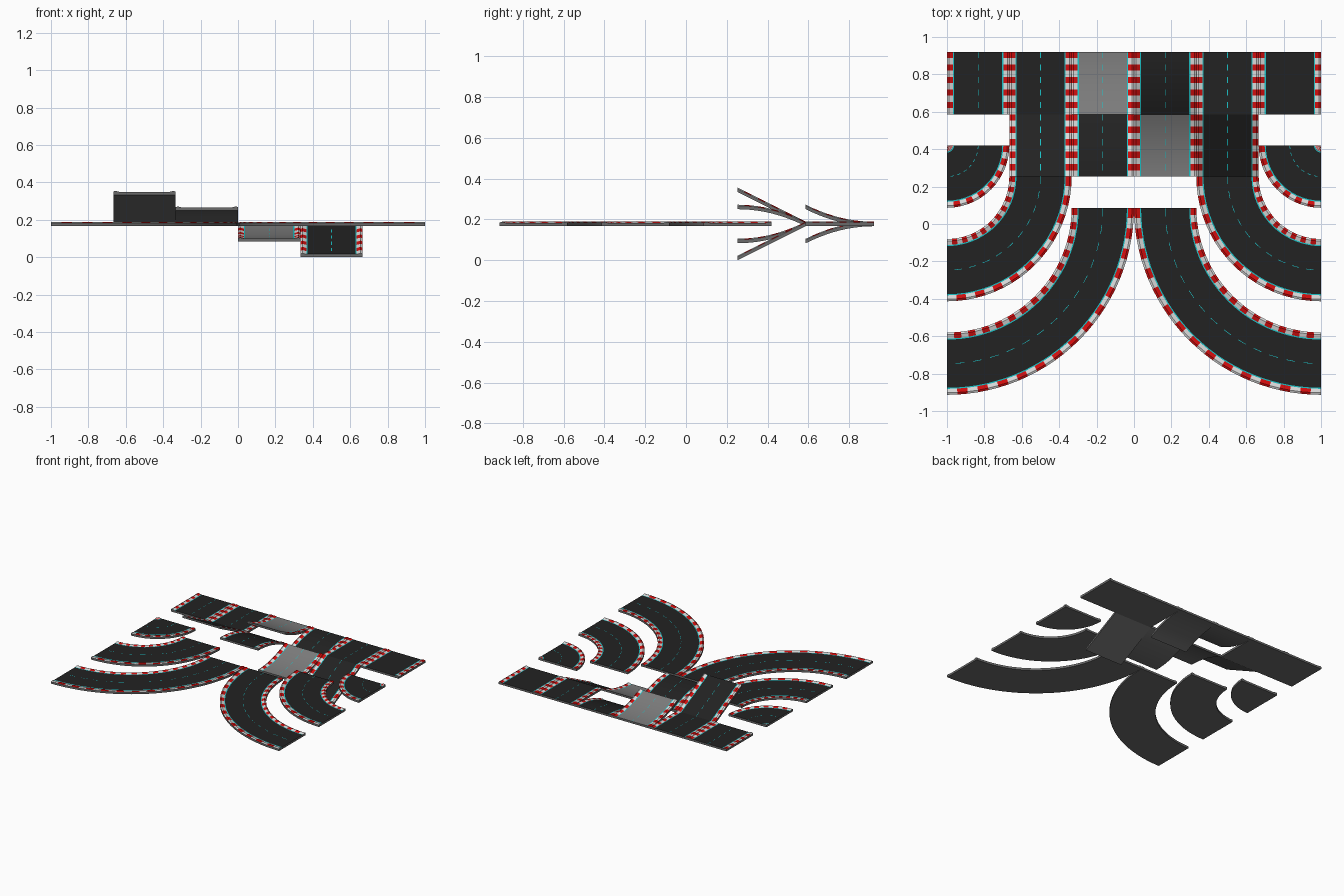
import bpy, bmesh, math

cube = bpy.data.objects.get("Cube")
if cube:
    bpy.data.objects.remove(cube, do_unlink=True)


def material(name, rgb):
    m = bpy.data.materials.new(name)
    m.use_nodes = True
    m.diffuse_color = (*rgb, 1)
    bsdf = next(n for n in m.node_tree.nodes if n.type == 'BSDF_PRINCIPLED')
    bsdf.inputs["Base Color"].default_value = (*rgb, 1)
    bsdf.inputs["Roughness"].default_value = 0.8
    return m


MATS = [material("base grey", (0.147, 0.147, 0.147)),
        material("dark asphalt", (0.016, 0.016, 0.016)),
        material("pale asphalt", (0.2, 0.2, 0.2)),
        material("kerb red", (0.65, 0.004, 0.004)),
        material("kerb white", (0.7, 0.7, 0.7)),
        material("line cyan", (0.01, 0.55, 0.58))]
BASE, DARK, PALE, RED, WHITE, CYAN = range(6)

W = 1 / 3          # width of one track tile
GROUND = W / 2     # underside height of the flat tiles
BACK = 0.92

# Half cross-section: distance from the tile edge, height, kind of next strip
HALF = [(0, 0, "base"), (0, 0.017, "kerb"), (0.011, 0.022, "kerb"),
        (0.032, 0.016, "line"), (0.038, 0.016, "road"), (W / 2 - 0.0015, 0.016, "dash")]
RING = [(u, z) for u, z, k in HALF] + [(W - u, z) for u, z, k in reversed(HALF)]
KINDS = [k for u, z, k in HALF] + [k for u, z, k in reversed(HALF[:-1])] + ["base"]


def strip(name, place, segments, road=DARK, dashed=True):
    """Sweep the cross-section along place(t, u, z)."""
    bm = bmesh.new()
    rings = [[bm.verts.new(place(i / segments, u, z)) for u, z in RING]
             for i in range(segments + 1)]
    n = len(RING)
    for i in range(segments):
        stripe = RED if i % 2 == 0 else WHITE
        look = {"base": BASE, "kerb": stripe, "line": CYAN, "road": road,
                "dash": CYAN if dashed and i % 2 == 0 else road}
        for j, kind in enumerate(KINDS):
            k = (j + 1) % n
            f = bm.faces.new((rings[i][j], rings[i][k], rings[i + 1][k], rings[i + 1][j]))
            f.material_index = look[kind]
    for ring in (rings[0], rings[-1]):
        bm.faces.new(ring).material_index = BASE
    bmesh.ops.remove_doubles(bm, verts=bm.verts, dist=1e-5)
    bmesh.ops.recalc_face_normals(bm, faces=bm.faces)
    me = bpy.data.meshes.new(name)
    bm.to_mesh(me)
    bm.free()
    for m in MATS:
        me.materials.append(m)
    ob = bpy.data.objects.new(name, me)
    bpy.context.collection.objects.link(ob)
    bpy.ops.object.select_all(action='DESELECT')
    ob.select_set(True)
    bpy.context.view_layer.objects.active = ob
    bpy.ops.object.shade_smooth_by_angle(angle=math.radians(12))


def straight(name, column, row, rise=lambda t: 0, **options):
    x0, y0 = -1 + column * W, BACK - row * W
    strip(name, lambda t, u, z: (x0 + u, y0 - t * W, GROUND + z + rise(t)), 10, **options)


def curve(name, side, centre_y, inner, segments):
    def place(t, u, z):
        a, r = t * math.pi / 2, inner + u
        return (side * (1 - r * math.cos(a)), centre_y - r * math.sin(a), GROUND + z)
    strip(name, place, segments)


# Flat straights along the back
straight("outer_straight_right", 0, 0)
straight("straight_right", 1, 0)
straight("straight_left", 4, 0)
straight("outer_straight_left", 5, 0, dashed=False)

# Gentle ramps whose slope starts or ends level
H = W / 4
straight("ramp_up_start", 2, 0, lambda t: H * t * t, road=PALE)
straight("ramp_up_end", 2, 1, lambda t: H * (2 * t - t * t))
straight("ramp_down_start", 3, 0, lambda t: -H * t * t)
straight("ramp_down_end", 3, 1, lambda t: -H * (2 * t - t * t), road=PALE)

# Constant steep ramps
straight("steep_ramp_up", 1, 1, lambda t: 2 * H * t)
straight("steep_ramp_down", 4, 1, lambda t: -2 * H * t)

# Mirrored quarter turns of three sizes
for side, label in ((-1, "right"), (1, "left")):
    curve("small_turn_" + label, side, BACK - 1.5 * W, 0, 14)
    curve("medium_turn_" + label, side, BACK - 2 * W, W, 20)
    curve("large_turn_" + label, side, BACK - 2.5 * W, 2 * W, 28)
